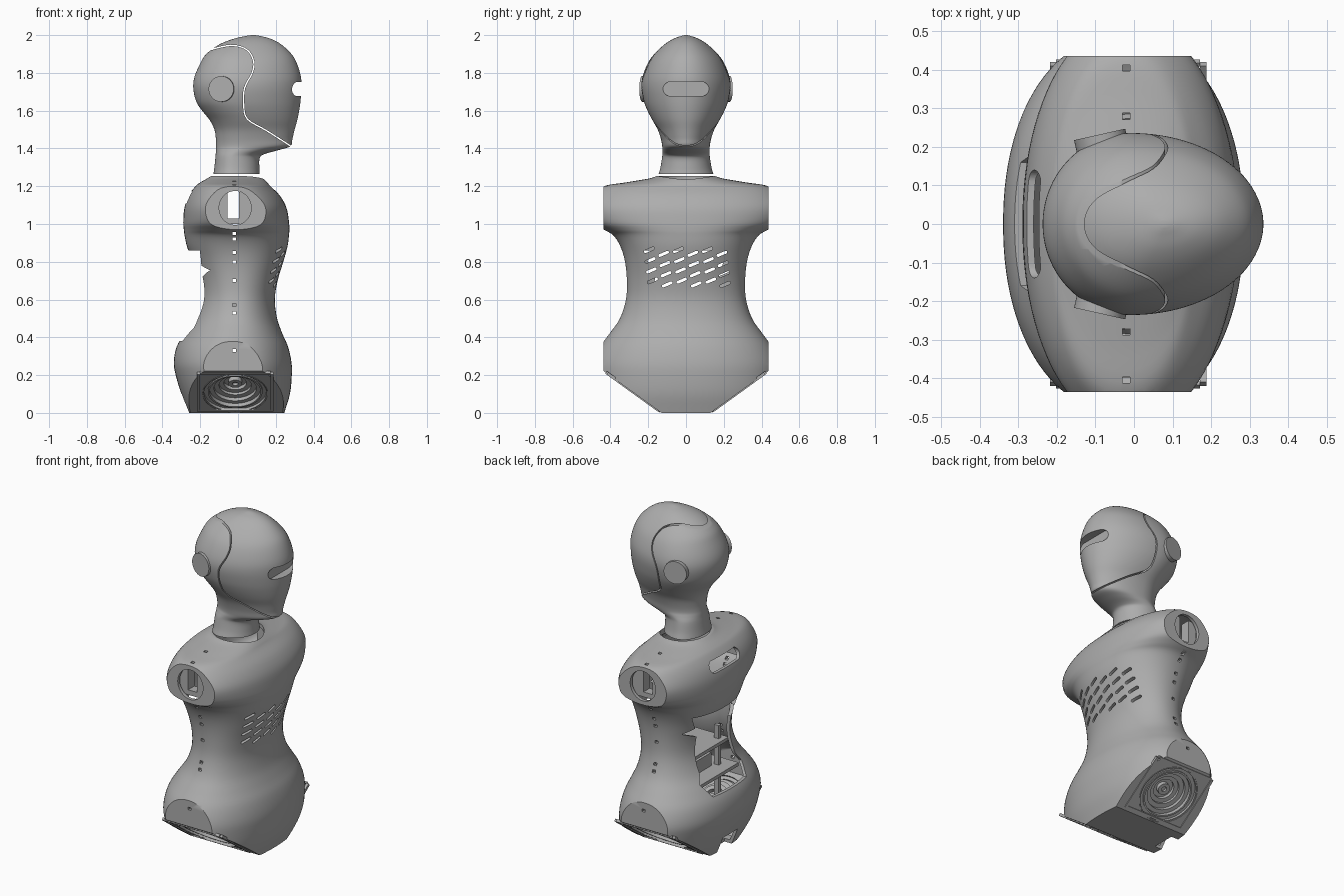
import bpy, bmesh
from math import cos, sin, pi, copysign
from mathutils import Matrix, Vector

if "Cube" in bpy.data.objects:
    bpy.data.objects.remove(bpy.data.objects["Cube"])

grey = bpy.data.materials.new("plain_grey")
grey.use_nodes = True
colour = (0.42, 0.42, 0.42, 1)
grey.diffuse_color = colour
grey.node_tree.nodes["Principled BSDF"].inputs["Base Color"].default_value = colour


def smooth(points, steps=4):
    """Catmull-Rom curve through tuples of any length."""
    pts = [Vector(p) for p in points]
    pts = [2 * pts[0] - pts[1]] + pts + [2 * pts[-1] - pts[-2]]
    out = []
    for a, b, c, d in zip(pts, pts[1:], pts[2:], pts[3:]):
        for i in range(steps):
            t = i / steps
            out.append(b + (c - a) * t / 2 + (2 * a - 5 * b + 4 * c - d) * t * t / 2
                       + (3 * b - a - 3 * c + d) * t ** 3 / 2)
    return out + [pts[-2]]


def finish(name, bm):
    bmesh.ops.recalc_face_normals(bm, faces=bm.faces)
    mesh = bpy.data.meshes.new(name)
    bm.to_mesh(mesh)
    bm.free()
    mesh.materials.append(grey)
    obj = bpy.data.objects.new(name, mesh)
    bpy.context.collection.objects.link(obj)
    return obj


def loft(rows, power, centre, segments=96):
    """Closed skin through oval sections given as (z, back, front, half width)."""
    bm = bmesh.new()
    rings = []
    for z, back, front, half in smooth(rows):
        mid = back + centre * (front - back)
        ring = []
        for i in range(segments):
            a = 2 * pi * (i + 0.5) / segments
            c, s = (copysign(abs(v) ** (2 / power), v) for v in (cos(a), sin(a)))
            reach = front - mid if c > 0 else mid - back
            ring.append(bm.verts.new((mid + reach * c, half * s, z)))
        rings.append(ring)
    for lo, hi in zip(rings, rings[1:]):
        for i in range(segments):
            j = (i + 1) % segments
            bm.faces.new((lo[i], lo[j], hi[j], hi[i]))
    bm.faces.new(rings[0])
    bm.faces.new(rings[-1])
    return bm


def trim(bm, point, normal):
    """Slice off the outer side of a plane and close the cut."""
    bmesh.ops.bisect_plane(bm, geom=bm.verts[:] + bm.edges[:] + bm.faces[:], dist=1e-5,
                           plane_co=point, plane_no=normal, clear_outer=True)
    bmesh.ops.holes_fill(bm, edges=[e for e in bm.edges if e.is_boundary], sides=0)


def prism(bm, outline, axis, lo, hi):
    place = {"x": lambda u, v, w: (w, u, v), "y": lambda u, v, w: (u, w, v),
             "z": lambda u, v, w: (u, v, w)}[axis]
    a, b = ([bm.verts.new(place(u, v, w)) for u, v in outline] for w in (lo, hi))
    bm.faces.new(a)
    bm.faces.new(b)
    for i in range(len(a)):
        j = (i + 1) % len(a)
        bm.faces.new((a[i], a[j], b[j], b[i]))


def rect(u0, u1, v0, v1):
    return [(u0, v0), (u1, v0), (u1, v1), (u0, v1)]


def oval(u, v, ru, rv, n=48):
    return [(u + ru * cos(2 * pi * i / n), v + rv * sin(2 * pi * i / n)) for i in range(n)]


def stadium(u, v, half, r, tilt=0, n=24):
    pts = []
    for i in range(n):
        a = 2 * pi * (i + 0.5) / n
        p, q = r * cos(a) + copysign(half - r, cos(a)), r * sin(a)
        pts.append((u + p * cos(tilt) - q * sin(tilt), v + p * sin(tilt) + q * cos(tilt)))
    return pts


def cut(obj, bm):
    cutter = finish("cutter", bm)
    cutter.hide_render = True
    mod = obj.modifiers.new("cut", "BOOLEAN")
    mod.operation, mod.solver, mod.object = "DIFFERENCE", "EXACT", cutter
    bpy.context.view_layer.objects.active = obj
    bpy.ops.object.modifier_apply(modifier=mod.name)
    bpy.data.objects.remove(cutter)


# Torso sections: z, back, front, half width
TORSO = [(0, -.26, .245, .46), (.1, -.30, .275, .48), (.2, -.33, .285, .49), (.27, -.34, .283, .487),
         (.35, -.325, .265, .455), (.42, -.285, .235, .405), (.5, -.235, .207, .35),
         (.6, -.205, .195, .318), (.7, -.21, .21, .313), (.8, -.24, .24, .323), (.88, -.27, .262, .347),
         (.94, -.283, .27, .385), (.97, -.287, .272, .435), (1.01, -.29, .27, .495),
         (1.085, -.284, .257, .523), (1.15, -.262, .222, .49), (1.2, -.225, .172, .435),
         (1.22, -.2, .155, .32), (1.24, -.165, .135, .2), (1.255, -.14, .115, .15)]
HIP = Vector((-.015, .275, .105))


def torso_skin(wall):
    rows = []
    for z, back, front, half in TORSO:
        lift = 0 if z < .9 or not wall else -.015 if z > 1.1 else .012
        rows.append((z + lift, back + wall, front - wall, half - wall))
    bm = loft(rows, 2.15, .5)
    for side in (1, -1):
        trim(bm, (0, side * (.436 - wall), 0), (0, side, 0))
        trim(bm, (0, side * .13, wall * 1.5), (0, side * .585, -.81))
    if wall:
        trim(bm, (0, 0, wall), (0, 0, -1))
    return bm


def hip_matrix(side):
    """Local x across, y up the sloping hip face, z into the body."""
    m = Matrix(((1, 0, 0), (0, side * .81, -side * .585), (0, .585, .81))).to_4x4()
    m.translation = (HIP.x, side * HIP.y, HIP.z)
    return m


torso = finish("torso_shell", torso_skin(0))
cut(torso, torso_skin(.02))

# Openings in the shell: back bay, back grip, shoulders, collar, hips
holes = bmesh.new()
bay = [(.16, .38), (.2, .45), (.17, .5), (.165, .72), (.25, .755), (.19, .78), (.23, .86)]
prism(holes, bay + [(-y, z) for y, z in reversed(bay)], "x", -.5, -.08)
prism(holes, stadium(0, 1.14, .14, .033), "x", -.4, -.15)
prism(holes, oval(-.015, 1.085, .085, .09), "y", -.6, .6)
prism(holes, oval(.005, 0, .135, .15), "z", 1.185, 1.4)
prism(holes, rect(-.07, .07, -.1, .1), "x", -.5, -.21)
for side in (1, -1):
    bmesh.ops.create_cone(holes, cap_ends=True, segments=64, radius1=.165, radius2=.165,
                          depth=.12, matrix=hip_matrix(side))
cut(torso, holes)

# Slanted chest vents and small fixing holes along the side seam
vents = bmesh.new()
for row in range(4):
    for col in range(6):
        z = .862 - .054 * row - .02 * (col % 2)
        prism(vents, stadium(-.195 + .077 * col + .006 * row, z, .03, .008, .4, 12), "x", .08, .4)
for side in (1, -1):
    for z in (.33, .53, .57, .7, .8, .85, .92, .95):
        prism(vents, rect(-.03, -.01, z - .008, z + .008), "y", side * .25, side * .6)
    for y in (.28, .405):
        prism(vents, rect(-.03, -.01, side * y - .008, side * y + .008), "z", 1.185, 1.3)
cut(torso, vents)

# Stepped hip sockets with square frames
SOCKET = [(.172, -.004), (.172, .015), (.145, .015), (.145, .008), (.135, .008), (.135, .03),
          (.112, .03), (.112, .05), (.085, .05), (.085, .065), (.06, .065), (.06, .085),
          (.035, .085), (.035, .06), (.015, .06), (.015, .075)]
for side, word in ((1, "left"), (-1, "right")):
    bm = bmesh.new()
    rings = [[bm.verts.new((u, v, d)) for u, v in oval(0, 0, r, r, 64)] for r, d in SOCKET]
    for a, b in zip(rings, rings[1:]):
        for i in range(len(a)):
            j = (i + 1) % len(a)
            bm.faces.new((a[i], a[j], b[j], b[i]))
    bm.faces.new(rings[-1])
    bm.transform(hip_matrix(side))
    finish(word + "_hip_socket", bm)
    bm = bmesh.new()
    for e in (1, -1):
        prism(bm, rect(e * .195 - .008, e * .195 + .008, -.16, .175), "z", -.006, .01)
    for v in (-.155, .178):
        prism(bm, rect(-.187, .187, v - .006, v + .006), "z", -.006, .01)
    bm.transform(hip_matrix(side))
    finish(word + "_hip_frame", bm)
    # Arm mount plates behind the shoulder opening
    bm = bmesh.new()
    for x0, x1 in ((-.11, -.055), (.006, .08)):
        prism(bm, rect(x0, x1, 1.0, 1.17), "y", side * .34, side * .4)
    prism(bm, rect(-.055, .006, 1.0, 1.03), "y", side * .34, side * .4)
    finish(word + "_arm_mount", bm)

# Trays and posts inside the back bay
bm = bmesh.new()
for z, depth, half in ((.4, .2, .22), (.56, .16, .18)):
    prism(bm, rect(-depth, .1, -half, half), "z", z, z + .02)
prism(bm, rect(-.1, .06, -.1, .1), "z", .42, .5)
for y in (-.14, .14):
    prism(bm, rect(-.13, -.1, y - .012, y + .012), "z", .1, .66)
finish("inner_trays", bm)

# Head and neck: z, back, front, half width
HEAD = [(1.265, -.13, .115, .145), (1.3, -.125, .113, .135), (1.35, -.12, .115, .127),
        (1.37, -.118, .14, .125), (1.39, -.117, .21, .125), (1.412, -.116, .278, .126),
        (1.45, -.117, .288, .133), (1.5, -.125, .3, .15), (1.55, -.15, .314, .178),
        (1.6, -.19, .324, .204), (1.65, -.222, .331, .223), (1.72, -.237, .336, .236),
        (1.78, -.23, .333, .23), (1.85, -.2, .312, .203), (1.9, -.168, .283, .168),
        (1.95, -.1, .23, .115), (1.98, -.025, .175, .068), (1.995, .04, .12, .027), (2, .07, .09, .008)]
head = finish("head_and_neck", loft(HEAD, 2, .4))
bm = bmesh.new()
prism(bm, stadium(0, 1.715, .122, .037), "x", .285, .5)
cut(head, bm)

# Thin gap between face shell and back of head
line = smooth([(.32, 1.385), (.26, 1.425), (.15, 1.495), (.05, 1.555), (.03, 1.63), (.035, 1.72),
               (.075, 1.8), (.083, 1.86), (.05, 1.92), (-.02, 1.945), (-.1, 1.935), (-.22, 1.9)])
edges = ([], [])
for i, p in enumerate(line):
    d = (line[min(i + 1, len(line) - 1)] - line[max(i - 1, 0)]).normalized() * .0035
    edges[0].append((p.x - d.y, p.y + d.x))
    edges[1].append((p.x + d.y, p.y - d.x))
bm = bmesh.new()
prism(bm, edges[0] + edges[1][::-1], "y", -.4, .4)
cut(head, bm)

# Round ear discs
for side, word in ((1, "left"), (-1, "right")):
    bm = bmesh.new()
    prism(bm, oval(0, 0, .068, .068), "y", -.02, .02)
    bm.transform(Matrix.Translation((-.085, side * .213, 1.715)) @ Matrix.Rotation(side * .22, 4, "Z"))
    finish(word + "_ear_disc", bm)

for obj in bpy.context.collection.objects:
    obj.select_set(obj.type == "MESH")
bpy.context.view_layer.objects.active = torso
bpy.ops.object.shade_smooth_by_angle(angle=.6)
